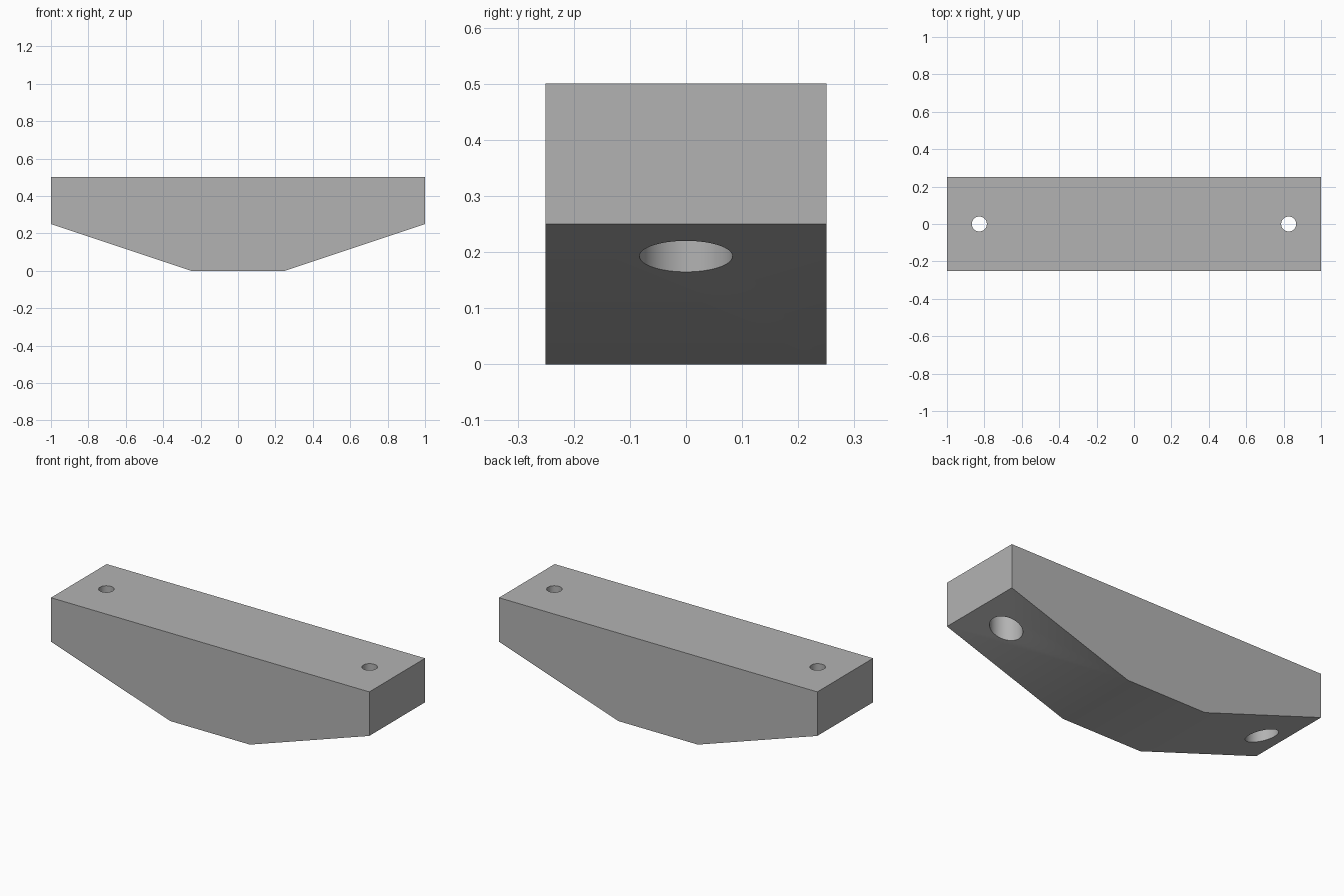
import bpy, bmesh, math
from mathutils import Matrix

if "Cube" in bpy.data.objects:
    bpy.data.objects.remove(bpy.data.objects["Cube"])

grey = bpy.data.materials.new("plain grey")
grey.diffuse_color = (0.45, 0.45, 0.45, 1)
grey.use_nodes = True
grey.node_tree.nodes["Principled BSDF"].inputs["Base Color"].default_value = grey.diffuse_color

# Block: tapered side profile extruded through the depth
profile = [(-1, 0.5), (-1, 0.25), (-0.25, 0), (0.25, 0), (1, 0.25), (1, 0.5)]
bm = bmesh.new()
face = bm.faces.new([bm.verts.new((x, -0.25, z)) for x, z in profile])
ext = bmesh.ops.extrude_face_region(bm, geom=[face])
bmesh.ops.translate(bm, vec=(0, 0.5, 0),
                    verts=[g for g in ext["geom"] if isinstance(g, bmesh.types.BMVert)])
bmesh.ops.recalc_face_normals(bm, faces=bm.faces)
mesh = bpy.data.meshes.new("bracket_block")
bm.to_mesh(mesh)
bm.free()
block = bpy.data.objects.new("bracket_block", mesh)
bpy.context.collection.objects.link(block)
mesh.materials.append(grey)


def drill(name, x, radius, z0, z1):
    """Cut a vertical round hole between two heights."""
    bm = bmesh.new()
    bmesh.ops.create_cone(bm, cap_ends=True, segments=64, radius1=radius, radius2=radius,
                          depth=z1 - z0, matrix=Matrix.Translation((x, 0, (z0 + z1) / 2)))
    me = bpy.data.meshes.new(name)
    bm.to_mesh(me)
    bm.free()
    me.materials.append(grey)
    cutter = bpy.data.objects.new(name, me)
    bpy.context.collection.objects.link(cutter)
    mod = block.modifiers.new(name, "BOOLEAN")
    mod.object, mod.operation, mod.solver = cutter, "DIFFERENCE", "EXACT"
    bpy.context.view_layer.objects.active = block
    bpy.ops.object.modifier_apply(modifier=name)
    bpy.data.objects.remove(cutter)


# Screw holes with wide counterbores from below
for side, x in (("left", -0.827), ("right", 0.827)):
    drill(side + "_counterbore", x, 0.083, -0.1, 0.375)
    drill(side + "_screw_hole", x, 0.04, 0.3, 0.6)

bpy.ops.object.select_all(action="DESELECT")
block.select_set(True)
bpy.context.view_layer.objects.active = block
bpy.ops.object.shade_smooth_by_angle(angle=math.radians(30))
